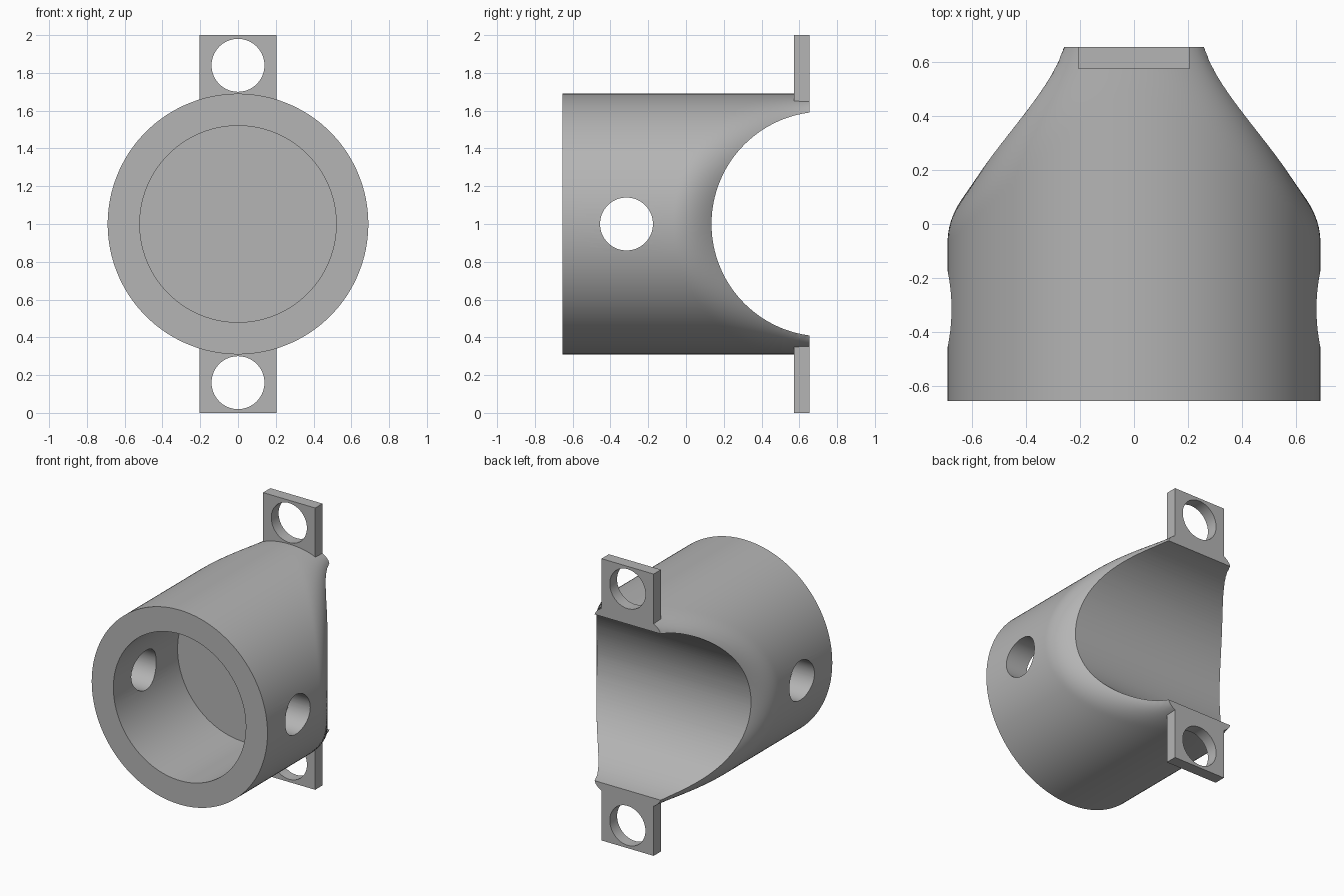
import bpy, bmesh, math
from mathutils import Matrix

cube = bpy.data.objects.get("Cube")
if cube:
    bpy.data.objects.remove(cube, do_unlink=True)

GREY = (0.46, 0.46, 0.46, 1)
mat = bpy.data.materials.new("plain_grey")
mat.use_nodes = True
mat.diffuse_color = GREY
mat.node_tree.nodes["Principled BSDF"].inputs["Base Color"].default_value = GREY

BODY_R, END = 0.69, 0.655
SADDLE_R, SADDLE_Y = 0.595, 0.73
HOLE_R = 0.14


def make_object(name, bm):
    bmesh.ops.recalc_face_normals(bm, faces=bm.faces)
    mesh = bpy.data.meshes.new(name)
    bm.to_mesh(mesh)
    bm.free()
    mesh.materials.append(mat)
    ob = bpy.data.objects.new(name, mesh)
    bpy.context.collection.objects.link(ob)
    return ob


def cylinder(name, radius, length, centre, axis, sides=96):
    bm = bmesh.new()
    turn = Matrix.Rotation(math.pi / 2, 4, "Y" if axis == "X" else "X")
    bmesh.ops.create_cone(bm, cap_ends=True, segments=sides, radius1=radius,
                          radius2=radius, depth=length,
                          matrix=Matrix.Translation(centre) @ turn)
    return make_object(name, bm)


def box(name, size, centre):
    bm = bmesh.new()
    bmesh.ops.create_cube(bm, size=1, matrix=Matrix.Translation(centre) @ Matrix.Diagonal((*size, 1)))
    return make_object(name, bm)


def combine(ob, other, operation):
    mod = ob.modifiers.new(operation.lower(), "BOOLEAN")
    mod.operation, mod.solver, mod.object = operation, "EXACT", other
    bpy.context.view_layer.objects.active = ob
    bpy.ops.object.modifier_apply(modifier=mod.name)
    bpy.data.objects.remove(other, do_unlink=True)


def rounded_radius(y, angle):
    """Body radius, eased inward near the saddle rim."""
    rho = BODY_R
    for _ in range(10):
        dz = abs(rho * math.sin(angle))
        away = SADDLE_Y - y
        lean = away / math.hypot(dz, away)
        width = 0.1 + 0.1 * lean
        drop = 0.045 + 0.04 * lean ** 6
        ease = (SADDLE_R + width - math.hypot(dz, away)) / width
        rho = BODY_R - drop * min(max(ease, 0), 1.2) ** 2
    return rho


# Main tube: rings along y with the eased rear end
SIDES, STEPS = 160, 60
stations = [-END] + [-0.1 + (END + 0.1) * i / STEPS for i in range(STEPS + 1)]
bm = bmesh.new()
rings = []
for y in stations:
    ring = []
    for i in range(SIDES):
        a = math.tau * i / SIDES
        r = rounded_radius(y, a)
        ring.append(bm.verts.new((r * math.cos(a), y, 1 + r * math.sin(a))))
    rings.append(ring)
for lower, upper in zip(rings, rings[1:]):
    for i in range(SIDES):
        j = (i + 1) % SIDES
        bm.faces.new((lower[i], lower[j], upper[j], upper[i]))
bm.faces.new(rings[0])
bm.faces.new(rings[-1])
body = make_object("saddle_socket", bm)

# Rear saddle, blind front bore and cross hole
combine(body, cylinder("saddle_cutter", SADDLE_R, 2, (0, SADDLE_Y, 1), "X", 160), "DIFFERENCE")
FLOOR = 0.065
combine(body, cylinder("bore_cutter", 0.52, FLOOR + 1, (0, (FLOOR - 1) / 2, 1), "Y", 128), "DIFFERENCE")
combine(body, cylinder("cross_hole_cutter", HOLE_R, 2, (0, -0.315, 1), "X"), "DIFFERENCE")

# Upper and lower mounting tabs with bolt holes
for side in (1, -1):
    tab = box("mounting_tab", (0.41, 0.082, 0.39), (0, END - 0.041, 1 + side * 0.805))
    combine(tab, cylinder("bolt_cutter", HOLE_R, 0.4, (0, END, 1 + side * 0.84), "Y"), "DIFFERENCE")
    combine(body, tab, "UNION")

bpy.ops.object.select_all(action="DESELECT")
body.select_set(True)
bpy.context.view_layer.objects.active = body
bpy.ops.object.shade_smooth_by_angle(angle=math.radians(30))
